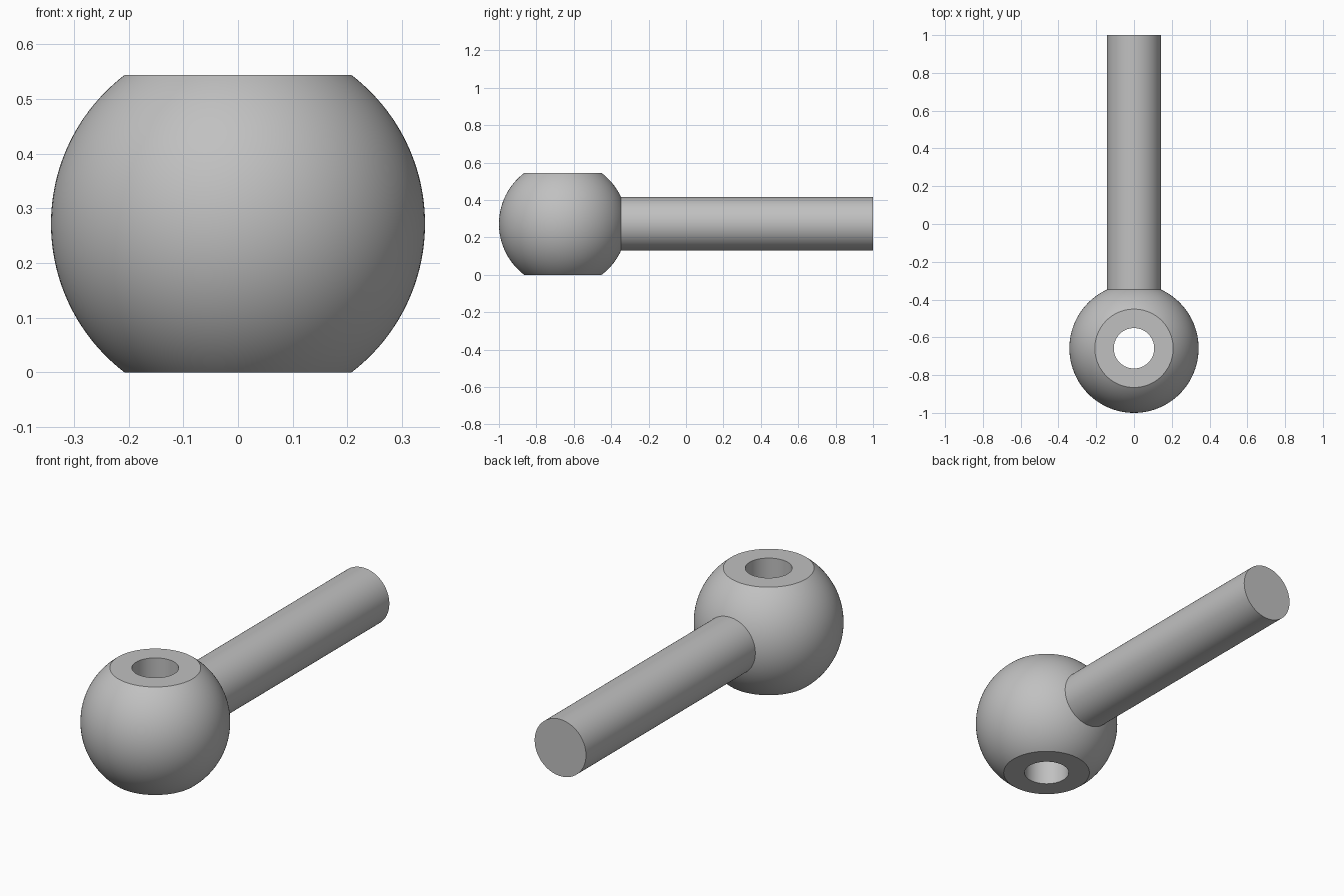
import bpy, bmesh, math
from mathutils import Matrix, Vector

old = bpy.data.objects.get("Cube")
if old:
    bpy.data.objects.remove(old, do_unlink=True)

BALL_R, HALF_H, HOLE_R = 0.342, 0.272, 0.107
SHAFT_R = 0.143
BALL_Y = -1 + BALL_R

steel = bpy.data.materials.new("grey steel")
steel.use_nodes = True
colour = (0.53, 0.53, 0.53, 1)
steel.diffuse_color = colour
steel.node_tree.nodes["Principled BSDF"].inputs["Base Color"].default_value = colour


def lathe(name, profile, matrix, closed, steps=128):
    """Spin a (radius, height) profile about z, then place it with a matrix."""
    bm = bmesh.new()
    verts = [bm.verts.new((r, 0, h)) for r, h in profile]
    pairs = list(zip(verts, verts[1:]))
    if closed:
        pairs.append((verts[-1], verts[0]))
    edges = [bm.edges.new(p) for p in pairs]
    bmesh.ops.spin(bm, geom=verts + edges, cent=(0, 0, 0), axis=(0, 0, 1),
                   angle=math.tau, steps=steps, use_duplicate=False)
    bmesh.ops.remove_doubles(bm, verts=bm.verts, dist=1e-5)
    bmesh.ops.recalc_face_normals(bm, faces=bm.faces)
    bmesh.ops.transform(bm, matrix=matrix, verts=bm.verts)
    mesh = bpy.data.meshes.new(name)
    bm.to_mesh(mesh)
    bm.free()
    mesh.materials.append(steel)
    obj = bpy.data.objects.new(name, mesh)
    bpy.context.collection.objects.link(obj)
    bpy.ops.object.select_all(action='DESELECT')
    obj.select_set(True)
    bpy.context.view_layer.objects.active = obj
    bpy.ops.object.shade_smooth_by_angle(angle=math.radians(30))
    return obj


# Ball head: sphere cut flat at top and bottom, with a bore through it
limit = math.asin(HALF_H / BALL_R)
arc = [limit * (i / 24 - 1) for i in range(49)]
ball = [(HOLE_R, -HALF_H)]
ball += [(BALL_R * math.cos(a), BALL_R * math.sin(a)) for a in arc]
ball += [(HOLE_R, HALF_H)]
lathe("ball_head", ball, Matrix.Translation((0, BALL_Y, HALF_H)), True)

# Shaft: round rod along y, rooted just inside the ball
root = BALL_Y + math.sqrt(BALL_R ** 2 - SHAFT_R ** 2) - 0.01
rod = [(0, root), (SHAFT_R, root), (SHAFT_R, 1), (0, 1)]
lathe("shaft", rod,
      Matrix.Translation((0, 0, HALF_H)) @ Matrix.Rotation(-math.pi / 2, 4, 'X'), False)
